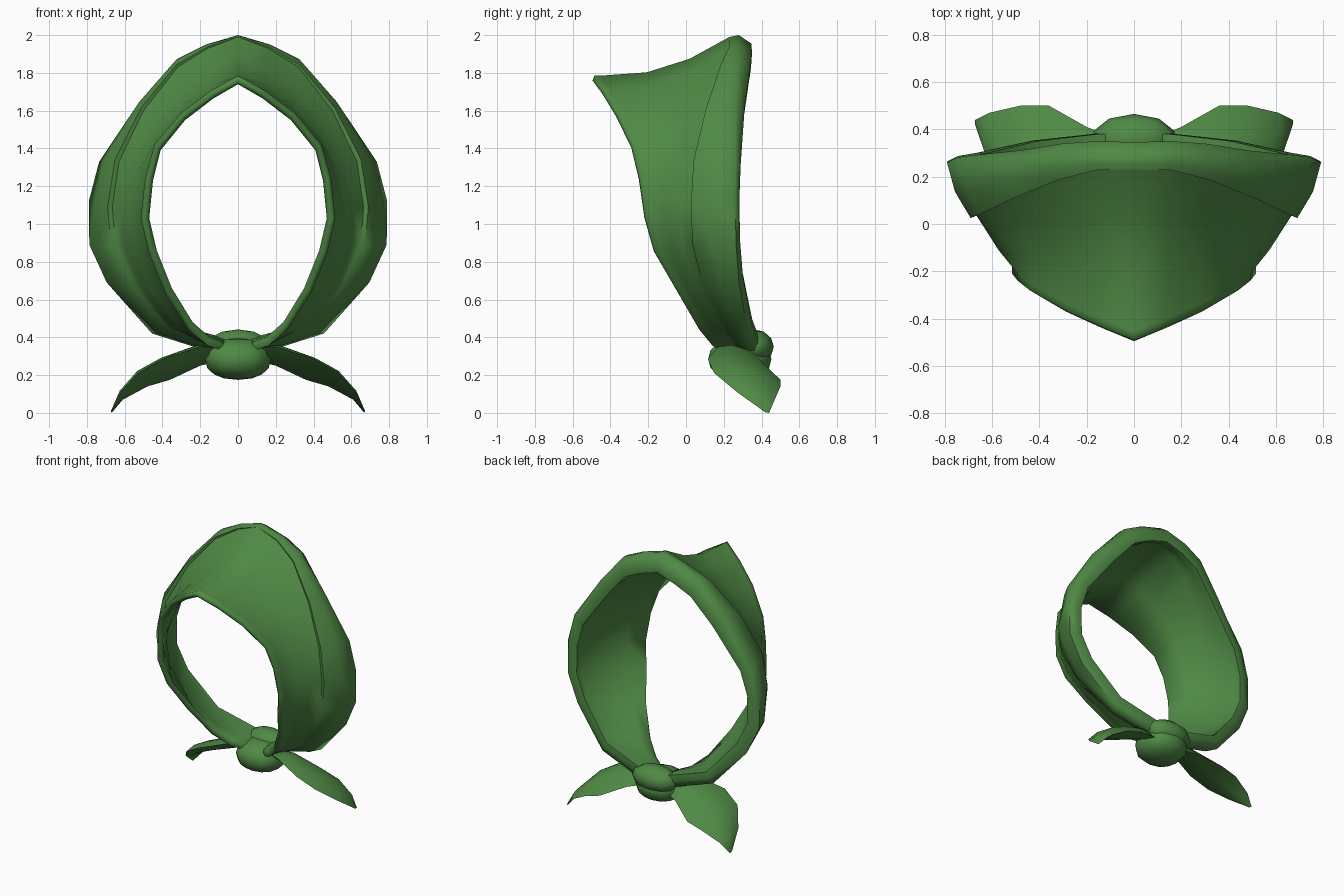
import bpy, bmesh, math
from mathutils import Vector as V

if "Cube" in bpy.data.objects:
    bpy.data.objects.remove(bpy.data.objects["Cube"])

green = bpy.data.materials.new("green_cloth")
green.diffuse_color = (0.08, 0.255, 0.06, 1)
green.use_nodes = True
green.node_tree.nodes["Principled BSDF"].inputs["Base Color"].default_value = green.diffuse_color


def finish(name, bm, mirror):
    """Turn a bmesh into a smooth green object, optionally mirrored across x."""
    me = bpy.data.meshes.new(name)
    bm.to_mesh(me)
    bm.free()
    ob = bpy.data.objects.new(name, me)
    bpy.context.collection.objects.link(ob)
    me.materials.append(green)
    if mirror:
        ob.modifiers.new("mirror", 'MIRROR').merge_threshold = 0.002
    bpy.ops.object.select_all(action='DESELECT')
    ob.select_set(True)
    bpy.context.view_layer.objects.active = ob
    bpy.ops.object.shade_smooth_by_angle(angle=math.radians(75))


def loft(name, rings, cap_start):
    """Skin a list of closed rings and close the far end."""
    bm = bmesh.new()
    vs = [[bm.verts.new(p) for p in r] for r in rings]
    n = len(rings[0])
    for a, b in zip(vs, vs[1:]):
        for i in range(n):
            j = (i + 1) % n
            bm.faces.new((a[i], a[j], b[j], b[i]))
    if cap_start:
        bm.faces.new(vs[0])
    bm.faces.new(vs[-1])
    bmesh.ops.recalc_face_normals(bm, faces=bm.faces)
    if not cap_start:  # make sure the open half-shell points outward
        f = bm.faces[:][n * 4 + 4]
        c = f.calc_center_median()
        if f.normal.dot(V((c.x, 0, c.z - 1.05))) < 0:
            bmesh.ops.reverse_faces(bm, faces=bm.faces)
    finish(name, bm, True)


def blob(name, centre, size, power, segs, rows):
    """Ellipsoid, boxier as power drops below 1."""
    bm = bmesh.new()
    bmesh.ops.create_uvsphere(bm, u_segments=segs, v_segments=rows, radius=1)
    for v in bm.verts:
        v.co = V([c + s * math.copysign(abs(q) ** power, q) for c, s, q in zip(centre, size, v.co)])
    finish(name, bm, False)


# Band guide rails from crown to knot: front hem, crease, back roll
front = [(0, -.475, 1.74), (.13, -.42, 1.665), (.28, -.35, 1.55), (.41, -.27, 1.39),
         (.45, -.23, 1.23), (.47, -.2, 1.03), (.43, -.15, .86), (.35, -.03, .66),
         (.24, .08, .48), (.15, .15, .40), (.04, .22, .36)]
crease = [(0, .23, 1.99), (.16, .23, 1.93), (.32, .19, 1.83), (.5, .115, 1.6),
          (.63, .05, 1.33), (.665, .035, 1.09), (.65, .045, .89), (.55, .09, .67),
          (.36, .2, .45), (.16, .26, .36), (.04, .29, .33)]
roll = [(0, .28, 2.0), (.17, .285, 1.95), (.32, .28, 1.875), (.51, .265, 1.655),
        (.735, .26, 1.33), (.79, .26, 1.12), (.787, .265, .89), (.695, .28, .69),
        (.455, .33, .42), (.17, .36, .33), (.04, .36, .3)]

rings = []
for k, (f, c, b) in enumerate(zip(front, crease, roll)):
    f, c, b = V(f), V(c), V(b)
    d = V((c.x, 0, c.z - 1.05)).normalized()
    top = max(0, d.z) ** 2
    side = math.sin(math.pi * k / 10)
    lip = side if k < 7 else 0
    hem = f + d * .045
    sag = d * (.06 * top)
    fwd = V((0, -.01, 0))
    back = V((0, .02 + .04 * top, 0))
    edge = b - d * (.09 + .04 * top) + back
    inner = c - d * (.05 + .02 * top)
    rings.append([
        f, f + d * .02 + fwd * 2, hem + fwd, hem - fwd * 2,
        hem.lerp(c, .38) - sag, hem.lerp(c, .7) - sag * .9,
        c, c + d * .025 * lip + fwd * lip,
        c.lerp(b, .45) + d * .035 * side, b,
        b - d * .045 + back * 1.1, edge, edge - V((0, .04, 0)),
        inner, f.lerp(inner, .5) - sag])
loft("scarf_band", rings, False)

# Knot: a plump wrap with a smaller fold rising behind it
blob("knot_wrap", (0, .285, .285), (.175, .167, .11), .9, 12, 8)
blob("knot_fold", (0, .36, .35), (.18, .105, .092), 1, 10, 6)

# Tails: leaf-shaped blades with an upper front edge and lower back edge
lead = [(.08, .22, .34), (.2, .17, .35), (.4, .115, .285), (.53, .15, .21), (.62, .27, .11), (.668, .41, .01)]
trail = [(.08, .36, .28), (.2, .41, .25), (.36, .5, .175), (.48, .5, .14), (.61, .47, .07), (.67, .44, .0)]
thick = [.03, .04, .04, .035, .02, .006]
tail = []
for a, b, t in zip(lead, trail, thick):
    a, b = V(a), V(b)
    n = V((.45, .3, .85)).normalized() * t
    tail.append([a, a.lerp(b, .25) + n, a.lerp(b, .65) + n * 1.3, b,
                 a.lerp(b, .6) - n * .5, a.lerp(b, .25) - n * .6])
loft("scarf_tail", tail, True)
